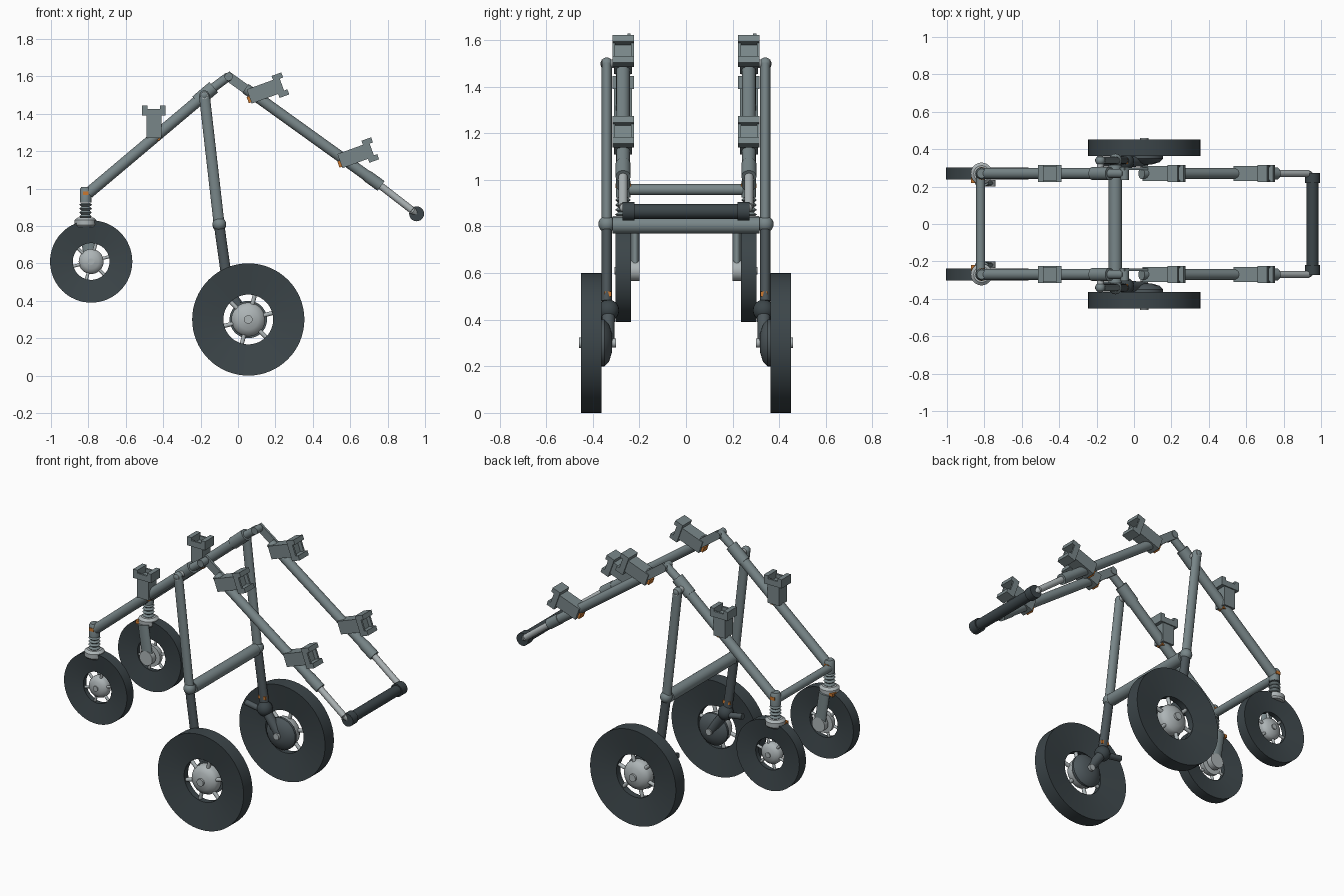
import bpy, bmesh
from math import radians, sin, cos, pi
from mathutils import Matrix, Vector

cube = bpy.data.objects.get("Cube")
if cube:
    bpy.data.objects.remove(cube, do_unlink=True)


def material(name, rgb):
    m = bpy.data.materials.new(name)
    m.use_nodes = True
    m.diffuse_color = (*rgb, 1)
    m.node_tree.nodes["Principled BSDF"].inputs["Base Color"].default_value = (*rgb, 1)
    return m


FRAME = material("grey_green_paint", (0.19, 0.24, 0.25))
DARK = material("dark_grey_plastic", (0.075, 0.095, 0.105))
RUBBER = material("black_rubber", (0.045, 0.06, 0.067))
STEEL = material("light_steel", (0.42, 0.46, 0.47))
ORANGE = material("orange_plastic", (0.60, 0.19, 0.03))


def finish(name, bm, mat, smooth=True):
    bmesh.ops.recalc_face_normals(bm, faces=bm.faces)
    mesh = bpy.data.meshes.new(name)
    bm.to_mesh(mesh)
    bm.free()
    mesh.materials.append(mat)
    ob = bpy.data.objects.new(name, mesh)
    bpy.context.collection.objects.link(ob)
    if smooth:
        bpy.ops.object.select_all(action='DESELECT')
        ob.select_set(True)
        bpy.context.view_layer.objects.active = ob
        bpy.ops.object.shade_smooth_by_angle(angle=radians(35))
    return ob


def tube(name, p, q, r, mat, r2=None, flat=1.0):
    """Round bar from p to q; flat squeezes it along y."""
    p, q = Vector(p), Vector(q)
    d = q - p
    bm = bmesh.new()
    bmesh.ops.create_cone(bm, cap_ends=True, segments=24, radius1=r,
                          radius2=r if r2 is None else r2, depth=d.length)
    turn = d.to_track_quat('Z', 'Y').to_matrix().to_4x4()
    bm.transform(turn)
    bm.transform(Matrix.Diagonal((1, flat, 1, 1)))
    bm.transform(Matrix.Translation((p + q) / 2))
    return finish(name, bm, mat)


def ball(name, p, r, mat):
    bm = bmesh.new()
    bmesh.ops.create_uvsphere(bm, u_segments=20, v_segments=12, radius=r)
    bm.transform(Matrix.Translation(p))
    return finish(name, bm, mat)


def lathe(name, profile, centre, mat, side=0, closed=False, steps=48):
    """Turn (radius, height) points; side 0 is upright, +1/-1 points outward along y."""
    bm = bmesh.new()
    vs = [bm.verts.new((r, 0, h)) for r, h in profile]
    es = [bm.edges.new(e) for e in zip(vs, vs[1:])]
    if closed:
        es.append(bm.edges.new((vs[-1], vs[0])))
    bmesh.ops.spin(bm, geom=vs + es, axis=(0, 0, 1), cent=(0, 0, 0),
                   angle=2 * pi, steps=steps)
    bmesh.ops.remove_doubles(bm, verts=bm.verts, dist=1e-5)
    if side:
        bm.transform(Matrix.Rotation(radians(-90 * side), 4, 'X'))
    bm.transform(Matrix.Translation(centre))
    return finish(name, bm, mat)


def boxes(name, parts, mat, place):
    """Several (centre, size) boxes in one mesh."""
    bm = bmesh.new()
    for c, s in parts:
        bmesh.ops.create_cube(bm, size=1, matrix=Matrix.Translation(c) @ Matrix.Diagonal((*s, 1)))
    bm.transform(place)
    return finish(name, bm, mat, smooth=False)


def wheel(name, x, y, z, r, hole, half, side, cap):
    """Dished tyre, domed hub and spokes."""
    dish = half * 0.45
    lathe(name + "_tyre", [(r, -half), (r, half), (hole, dish), (hole, -dish)],
          (x, y, z), RUBBER, side, closed=True, steps=64)
    h = hole * 0.68
    lathe(name + "_hub", [(0, -half * .8), (h, -half * .7), (h, 0), (h * .9, half * .4),
                          (h * .6, half * .75), (h * .25, half * .9), (h * .25, cap), (0, cap)],
          (x, y, z), STEEL, side)
    for i in range(6):
        a = radians(15 + 60 * i)
        d = Vector((cos(a), 0, sin(a)))
        c = Vector((x, y, z))
        tube(name + "_spoke", c + d * h * .8, c + d * hole * 1.05, hole * .085, STEEL)


def clip(name, x, y, z, tilt, length):
    """Holder with a square stem, an open tray on top and an orange tab at the base."""
    place = Matrix.Translation((x, y, z)) @ Matrix.Rotation(radians(tilt), 4, 'Y')
    top, t = length, length - 0.055
    parts = [((0, 0, t / 2), (0.08, 0.078, t)), ((0, 0, t + .006), (0.125, 0.092, 0.012))]
    for s in (1, -1):
        parts.append(((s * .048, 0, (t + top) / 2), (0.029, 0.092, top - t)))
        parts.append(((0, s * .040, t + .018), (0.08, 0.012, 0.036)))
    boxes(name, parts, FRAME, place)
    boxes(name + "_tab", [((0.015, 0, -0.004), (0.035, 0.045, 0.02))], ORANGE, place)


for s, label in ((1, "back_"), (-1, "front_")):
    y, yp = 0.27 * s, 0.34 * s

    # Rising frame tube, sleeve and hinge at the apex
    tube(label + "rising_tube", (-.80, y, .975), (-.13, y, 1.54), .030, FRAME)
    tube(label + "hinge_sleeve", (-.22, y, 1.465), (-.13, y, 1.542), .036, FRAME)
    tube(label + "apex_neck", (-.14, y, 1.533), (-.05, y, 1.60), .024, FRAME)
    tube(label + "apex_pin", (-.05, y - .035, 1.598), (-.05, y + .035, 1.598), .022, FRAME)
    boxes(label + "hinge_plate", [((.07, 0, 0), (.17, .014, .05))], FRAME,
          Matrix.Translation((-.05, y + .025, 1.598)) @ Matrix.Rotation(radians(35.7), 4, 'Y'))

    # Falling tube with the thin handle extension
    tube(label + "falling_tube", (.04, y, 1.535), (.75, y, 1.025), .029, FRAME)
    tube(label + "falling_collar", (.69, y, 1.068), (.765, y, 1.014), .032, FRAME)
    tube(label + "handle_stem", (.74, y, 1.032), (.93, y, .885), .019, STEEL)
    tube(label + "handle_bend", (.93, y, .885), (.955, .25 * s, .865), .019, STEEL)
    tube(label + "handle_knob", (.955, .22 * s, .865), (.955, .272 * s, .865), .040, RUBBER)

    # Clips along the frame
    clip(label + "rising_clip", -.45, y, 1.27, 0, .175)
    clip(label + "upper_clip", .06, y, 1.492, 70, .205)
    clip(label + "lower_clip", .545, y, 1.147, 70, .2)

    # Long post, its top pivot and its lower leg
    tube(label + "post", (-.18, yp, 1.50), (-.10, yp, .80), .029, FRAME, flat=.76)
    ball(label + "post_top", (-.18, yp, 1.498), .027, FRAME)
    tube(label + "post_pivot", (-.18, y, 1.498), (-.18, .362 * s, 1.498), .019, STEEL)
    ball(label + "post_joint", (-.10, yp, .81), .036, FRAME)
    tube(label + "lower_leg", (-.10, yp, .80), (-.055, yp, .48), .028, DARK, flat=.8)
    boxes(label + "leg_tab", [((0, 0, 0), (.05, .03, .02))], ORANGE,
          Matrix.Translation((-.058, .335 * s, .51)))
    ball(label + "leg_ankle", (-.045, .333 * s, .44), .046, RUBBER)
    tube(label + "ankle_link", (-.045, .333 * s, .44), (.055, .335 * s, .30), .028, DARK)
    tube(label + "brake_lever", (-.17, .325 * s, .45), (-.05, .325 * s, .43), .018, DARK)

    # Large wheel with an inboard drum
    lathe(label + "wheel_drum", [(0, -.05), (.04, -.047), (.08, -.035), (.1, -.015), (.1, 0), (0, 0)],
          (.055, .365 * s, .30), DARK, s)
    tube(label + "drum_cap", (.055, .30 * s, .30), (.055, .33 * s, .30), .02, STEEL)
    wheel(label + "large_wheel", .055, .407 * s, .30, .30, .133, .044, s, .053)

    # Swivel caster: head, spring, collar, single inner arm and small wheel
    cx = -.815
    lathe(label + "caster_head", [(0, .925), (.031, .925), (.031, .995), (.024, 1.007), (0, 1.007)],
          (cx, y, 0), FRAME)
    boxes(label + "head_tab", [((0, 0, 0), (.03, .066, .02))], ORANGE,
          Matrix.Translation((cx, y, .975)))
    coil = [(.034 if i % 2 else .022, .84 + i * .0105) for i in range(9)]
    lathe(label + "caster_spring", coil, (cx, y, 0), FRAME, steps=24)
    lathe(label + "caster_collar", [(0, .795), (.05, .795), (.058, .805), (.058, .832),
                                    (.042, .845), (0, .845)], (cx, y, 0), STEEL)
    boxes(label + "collar_tab", [((0, 0, 0), (.025, .04, .02))], ORANGE,
          Matrix.Translation((cx - .045, y - .03 * s, .81)))
    tube(label + "caster_arm", (cx, .218 * s, .81), (-.785, .218 * s, .61), .036, FRAME, flat=.5)
    tube(label + "arm_foot", (-.785, .20 * s, .61), (-.785, .236 * s, .61), .045, STEEL)
    wheel(label + "small_wheel", -.785, y, .61, .22, .098, .033, s, .036)

# Cross bars and grip
tube("caster_cross_bar", (-.82, -.27, .958), (-.82, .27, .958), .024, FRAME)
tube("post_cross_bar", (-.10, -.315, .805), (-.10, .315, .805), .036, FRAME)
tube("handle_grip", (.955, -.24, .865), (.955, .24, .865), .032, RUBBER)
